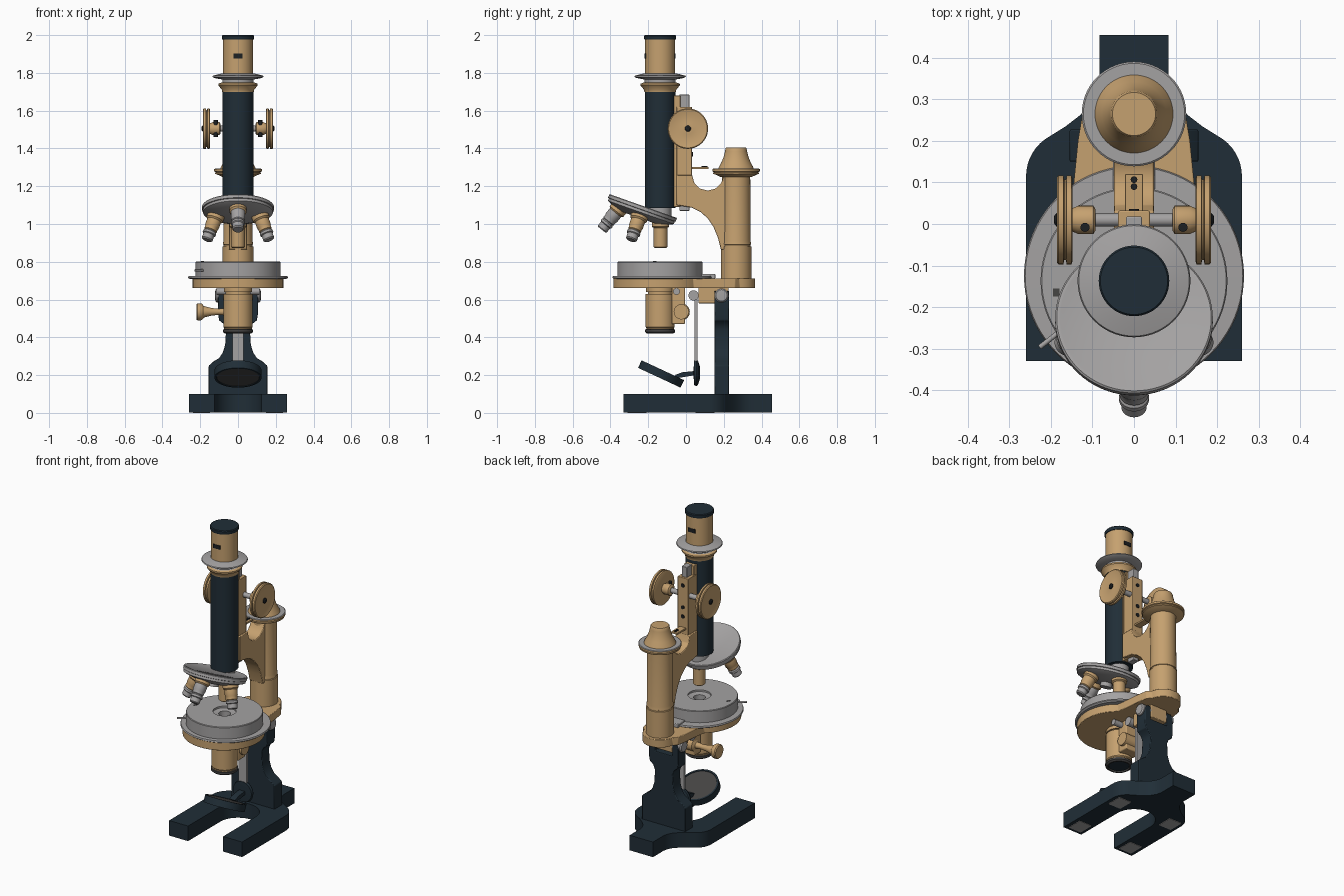
import bpy, bmesh, math
from mathutils import Matrix

def mat(name, r, g, b):
    m = bpy.data.materials.new(name)
    m.diffuse_color = (r, g, b, 1)
    return m

BRASS = mat("brass", 0.56, 0.355, 0.16)
NAVY = mat("dark enamel", 0.0145, 0.027, 0.038)
STEEL = mat("steel", 0.37, 0.36, 0.36)
BLACK = mat("black", 0.012, 0.014, 0.016)
GLASS = mat("mirror grey", 0.06, 0.058, 0.057)
T, R = Matrix.Translation, Matrix.Rotation
rad = math.radians

def finish(name, bm, mats, m=None, bevel=0):
    bmesh.ops.recalc_face_normals(bm, faces=bm.faces)
    me = bpy.data.meshes.new(name)
    bm.to_mesh(me)
    bm.free()
    for x in mats:
        me.materials.append(x)
    me.polygons.foreach_set("use_smooth", [True] * len(me.polygons))
    me.set_sharp_from_angle(angle=rad(32))
    ob = bpy.data.objects.new(name, me)
    bpy.context.collection.objects.link(ob)
    if m is not None:
        ob.matrix_world = m
    if bevel:
        b = ob.modifiers.new("bevel", 'BEVEL')
        b.width, b.segments, b.limit_method = bevel, 2, 'ANGLE'
    return ob

def lathe(name, prof, mats, m=None, idx=None, n=56):
    """Spin a (radius, height) profile about local z; idx gives a material per segment."""
    bm = bmesh.new()
    rings = []
    for r, z in prof:
        k = 1 if r == 0 else n
        rings.append([bm.verts.new((r * math.cos(2 * math.pi * i / n), r * math.sin(2 * math.pi * i / n), z)) for i in range(k)])
    for s, (a, b) in enumerate(zip(rings, rings[1:])):
        for i in range(n):
            j = (i + 1) % n
            q = [a[i % len(a)], a[j % len(a)], b[j % len(b)], b[i % len(b)]]
            q = list(dict.fromkeys(q))
            if len(q) > 2:
                bm.faces.new(q).material_index = idx[s] if idx else 0
    return finish(name, bm, mats, m)

def cyl(name, r, a, b, mt, m=None, n=32):
    return lathe(name, [(0, a), (r, a), (r, b), (0, b)], [mt], m, n=n)

def prism(name, pts, axis, a, b, mt, bevel=0):
    """Extrude a flat outline between a and b along an axis."""
    to3 = {'x': lambda p, t: (t, *p), 'y': lambda p, t: (p[0], t, p[1]), 'z': lambda p, t: (*p, t)}[axis]
    bm = bmesh.new()
    lo = [bm.verts.new(to3(p, a)) for p in pts]
    hi = [bm.verts.new(to3(p, b)) for p in pts]
    bm.faces.new(lo)
    bm.faces.new(hi)
    for i in range(len(pts)):
        j = (i + 1) % len(pts)
        bm.faces.new((lo[i], lo[j], hi[j], hi[i]))
    return finish(name, bm, [mt], None, bevel)

def box(name, x0, x1, y0, y1, z0, z1, mt, bevel=0):
    return prism(name, [(x0, y0), (x1, y0), (x1, y1), (x0, y1)], 'z', z0, z1, mt, bevel)

def arc(cx, cy, r, a0, a1, n):
    return [(cx + r * math.cos(rad(a0 + (a1 - a0) * i / n)), cy + r * math.sin(rad(a0 + (a1 - a0) * i / n))) for i in range(n + 1)]

def mirrored(half):
    return half + [(-x, y) for x, y in reversed(half)]

ALONG_X = {1: R(rad(90), 4, 'Y'), -1: R(rad(-90), 4, 'Y')}
OPT = -0.137   # y of the optical axis
COL = 0.265    # y of the rear column

# horseshoe foot with pads
foot = arc(0, 0, 0.125, 90, 0, 14)[1:] + [(0.125, -0.33), (0.26, -0.33)]
foot += arc(0.15, 0.115, 0.11, 0, 62, 8) + [(0.165, 0.235), (0.13, 0.262), (0.105, 0.288), (0.09, 0.315), (0.083, 0.345), (0.083, 0.455)]
prism("horseshoe_foot", mirrored(foot), 'z', 0.003, 0.10, NAVY)
for s in (-1, 1):
    for y in (-0.26, 0.10):
        box("foot_pad", s * 0.192 - 0.045, s * 0.192 + 0.045, y - 0.05, y + 0.05, 0, 0.005, STEEL)

# pillar with fork top
pillar = [(0.155, 0.09), (0.155, 0.25), (0.13, 0.272), (0.1, 0.29), (0.08, 0.32), (0.068, 0.36), (0.063, 0.44),
          (0.075, 0.47), (0.1, 0.49), (0.105, 0.52), (0.105, 0.62), (0.09, 0.645), (0.062, 0.645), (0.062, 0.56)]
prism("pillar", mirrored(pillar), 'y', 0.15, 0.228, NAVY, 0.004)
box("hinge_block", -0.06, 0.06, 0.065, 0.225, 0.58, 0.665, BRASS, 0.004)
for s in (-1, 1):
    lathe("hinge_pin", [(0, 0.05), (0.037, 0.05), (0.037, 0.112), (0.03, 0.12), (0, 0.122)], [STEEL], T((0, 0.188, 0.622)) @ ALONG_X[s])

# two-sided mirror on a hanging bar
box("mirror_bar", -0.029, 0.029, 0.045, 0.062, 0.2, 0.63, STEEL)
cyl("mirror_bar_pivot", 0.027, -0.08, 0.08, STEEL, T((0, 0.04, 0.622)) @ ALONG_X[1])
lathe("mirror_pivot_disc", [(0, -0.02), (0.03, -0.02), (0.065, -0.008), (0.07, 0.0), (0.065, 0.012), (0, 0.016)], [NAVY],
      T((0, 0.055, 0.212)) @ R(rad(90), 4, 'X'))
prism("mirror_arm", [(-0.06, 0.2), (-0.04, 0.185), (0.05, 0.2), (0.05, 0.222), (-0.02, 0.215)], 'x', -0.02, 0.02, NAVY)
lathe("mirror", [(0, -0.019), (0.112, -0.019), (0.113, -0.022), (0.124, -0.022), (0.124, 0.022), (0.113, 0.022), (0.112, 0.019), (0, 0.019)], [NAVY, GLASS],
      T((0, -0.132, 0.206)) @ R(rad(-25), 4, 'X'), [1, 0, 0, 0, 0, 0, 1])

# stage plate and round stage
plate = arc(0, -0.145, 0.24, -90, 50, 22)[1:] + [(0.145, 0.1), (0.135, 0.2), (0.125, 0.26)] + arc(0, COL, 0.102, 10, 80, 7)
prism("stage_plate", mirrored(plate), 'z', 0.66, 0.712, BRASS, 0.003)
lathe("stage_flange", [(0, 0.708), (0.255, 0.708), (0.265, 0.715), (0.262, 0.724), (0.2, 0.726)], [STEEL], T((0, -0.125, 0)), n=80)
lathe("round_stage", [(0.2, 0.715), (0.225, 0.715), (0.225, 0.797), (0.222, 0.801), (0.068, 0.801), (0.068, 0.79), (0.035, 0.785), (0.035, 0.74), (0, 0.74)],
      [STEEL], T((0, OPT, 0)), n=80)
box("stage_rear_bracket", -0.05, 0.05, 0.08, 0.155, 0.71, 0.735, STEEL, 0.004)
cyl("stage_lever", 0.006, 0, 0.06, STEEL, T((-0.18, -0.26, 0.755)) @ R(rad(-142), 4, 'Z') @ R(rad(90), 4, 'Y'), 12)
box("stage_index_mark", -0.195, -0.18, -0.175, -0.155, 0.80, 0.803, GLASS)

# condenser under the stage
lathe("condenser", [(0, 0.665), (0.075, 0.665), (0.075, 0.64), (0.065, 0.64), (0.065, 0.63), (0.077, 0.63), (0.077, 0.455), (0.073, 0.45), (0.073, 0.443),
                    (0.08, 0.441), (0.08, 0.428), (0.07, 0.42), (0.062, 0.42), (0.06, 0.428), (0, 0.428)], [BRASS, GLASS, NAVY],
      T((0, OPT, 0)), [0] * 8 + [1, 1, 1, 1, 1, 2])
box("condenser_slide", -0.055, 0.055, -0.075, -0.005, 0.47, 0.665, BRASS, 0.006)
for s in (-1, 1):
    cyl("condenser_screw", 0.018, 0.05, 0.115, STEEL, T((0, -0.05, 0.643)) @ ALONG_X[s], 24)
lathe("condenser_knob", [(0, -0.07), (0.04, -0.07), (0.04, 0.05), (0.02, 0.06), (0.016, 0.1), (0.02, 0.14), (0.03, 0.18), (0.042, 0.19), (0.045, 0.196), (0.045, 0.215), (0.04, 0.221), (0, 0.221)],
      [BRASS], T((0, -0.025, 0.535)) @ ALONG_X[-1], n=36)

# rear column with fine focus head
lathe("column", [(0, 0.70), (0.081, 0.70), (0.081, 0.88), (0.076, 0.882), (0.076, 0.89), (0.08, 0.892), (0.077, 0.91), (0.075, 1.262), (0, 1.262)],
      [BRASS], T((0, COL, 0)))
lathe("fine_focus_head", [(0, 1.25), (0.085, 1.25), (0.11, 1.262), (0.122, 1.266), (0.122, 1.272), (0.116, 1.274), (0.126, 1.278), (0.126, 1.29), (0.122, 1.293), (0.094, 1.293),
                          (0.09, 1.303), (0.078, 1.325), (0.066, 1.355), (0.058, 1.385), (0.056, 1.4), (0.052, 1.406), (0, 1.406)],
      [BRASS, STEEL], T((0, COL, 0)), [0] * 7 + [1, 1] + [0] * 7)

# curved arm carrying the tube slide, slimmer at the top
arm = [(-0.05, 1.10), (0.03, 1.087), (0.075, 1.065), (0.115, 1.03), (0.145, 0.985), (0.168, 0.93), (0.185, 0.865), (0.25, 0.865), (0.25, 1.25), (0.2, 1.25),
       (0.185, 1.215), (0.155, 1.187), (0.115, 1.177), (0.075, 1.187), (0.045, 1.215), (0.032, 1.26), (-0.05, 1.26)]
prism("arm", arm, 'x', -0.048, 0.048, BRASS, 0.004)
box("arm_upright", -0.038, 0.038, -0.05, 0.032, 1.25, 1.62, BRASS, 0.003)
box("tube_slide", -0.034, 0.034, -0.09, -0.03, 1.09, 1.68, BRASS, 0.003)
box("rack", -0.019, 0.019, -0.035, 0.018, 1.07, 1.685, STEEL, 0.003)
for z in (1.37, 1.43, 1.57):
    cyl("slide_screw", 0.012, 0, 0.006, BLACK, T((0, 0.03, z)) @ R(rad(-90), 4, 'X'), 20)
box("slide_stop", -0.022, 0.022, 0.02, 0.12, 1.29, 1.302, BRASS, 0.002)
for y in (0.09, 0.107):
    cyl("stop_screw", 0.008, 1.30, 1.308, BLACK, T((0, y, 0)), 16)

# coarse focus knobs
for s in (-1, 1):
    m = T((0, 0.01, 1.505)) @ ALONG_X[s]
    cyl("focus_shaft", 0.016, 0.03, 0.1, STEEL, m, 24)
    lathe("coarse_focus_knob", [(0, 0.093), (0.026, 0.093), (0.034, 0.098), (0.034, 0.135), (0.028, 0.148), (0.1, 0.148), (0.107, 0.151), (0.107, 0.162), (0.097, 0.164), (0.097, 0.168),
                                (0.107, 0.170), (0.107, 0.182), (0.102, 0.186), (0.092, 0.184), (0.06, 0.177), (0.03, 0.18), (0, 0.182)], [BRASS], m)
    lathe("focus_knob_cap", [(0.016, 0.175), (0.016, 0.187), (0.01, 0.192), (0, 0.193)], [BLACK], m, n=20)
    cyl("focus_hub_screw", 0.011, -0.045, 0.045, BLACK, T((s * 0.118, -0.008, 1.505)), 16)

# body tube, draw tube and eyepiece
AX = T((0, OPT, 0))
lathe("body_tube", [(0, 1.03), (0.06, 1.03), (0.06, 1.085), (0.081, 1.085), (0.081, 1.705), (0, 1.705)], [STEEL, NAVY], AX, [0, 0, 1, 1, 1])
lathe("tube_collar", [(0, 1.70), (0.084, 1.70), (0.086, 1.712), (0.104, 1.733), (0.104, 1.742), (0.09, 1.748), (0.082, 1.75), (0.082, 1.765), (0.1, 1.768), (0.125, 1.773), (0.136, 1.779),
                      (0.133, 1.785), (0.1, 1.794), (0.081, 1.798)], [BRASS, STEEL], AX, [0] * 5 + [1] * 8)
lathe("eyepiece_tube", [(0, 1.76), (0.079, 1.76), (0.079, 1.978), (0, 1.978)], [BRASS], AX)
lathe("eyepiece_cap", [(0, 1.976), (0.083, 1.976), (0.085, 1.981), (0.085, 1.995), (0.081, 2.0), (0, 2.0)], [NAVY], AX)
for s in (-1, 1):
    y = OPT + s * 0.0775
    box("eyepiece_plate", -0.024, 0.024, y - 0.004, y + 0.004, 1.877, 1.902, BLACK)

# tilted revolving nosepiece with four objectives
NOSE = T((0, -0.232, 1.08)) @ R(rad(-19.5), 4, 'X')
lathe("nosepiece", [(0, -0.05), (0.1, -0.05), (0.15, -0.034), (0.178, -0.024), (0.185, -0.02), (0.185, -0.006), (0.19, -0.004), (0.19, 0.012), (0.186, 0.016), (0.178, 0.016), (0.17, 0.012), (0, 0.016)],
      [STEEL], NOSE, n=72)
cyl("nosepiece_pivot", 0.035, -0.075, -0.04, STEEL, NOSE, 28)
long_prof = [(0, -0.01), (0.046, -0.01), (0.046, -0.062), (0.038, -0.07), (0.038, -0.105), (0.035, -0.11), (0.035, -0.128), (0.031, -0.132),
             (0.036, -0.138), (0.036, -0.15), (0.03, -0.154), (0.03, -0.18), (0.024, -0.186), (0, -0.186)]
short_prof = [(0, -0.01), (0.046, -0.01), (0.046, -0.06), (0.036, -0.066), (0.036, -0.168), (0.032, -0.172), (0, -0.172)]
for k, name in enumerate(["in_use", "left", "front", "right"]):
    prof, steel_from = (short_prof, 99) if k == 0 else (long_prof, 3 if k == 2 else 7)
    m = NOSE @ R(rad(90 * k), 4, 'Z') @ T((0, 0.103, 0)) @ R(rad(19.5), 4, 'X')
    lathe("objective_" + name, prof, [BRASS, STEEL], m, [int(i >= steel_from) for i in range(len(prof) - 1)], n=36)
